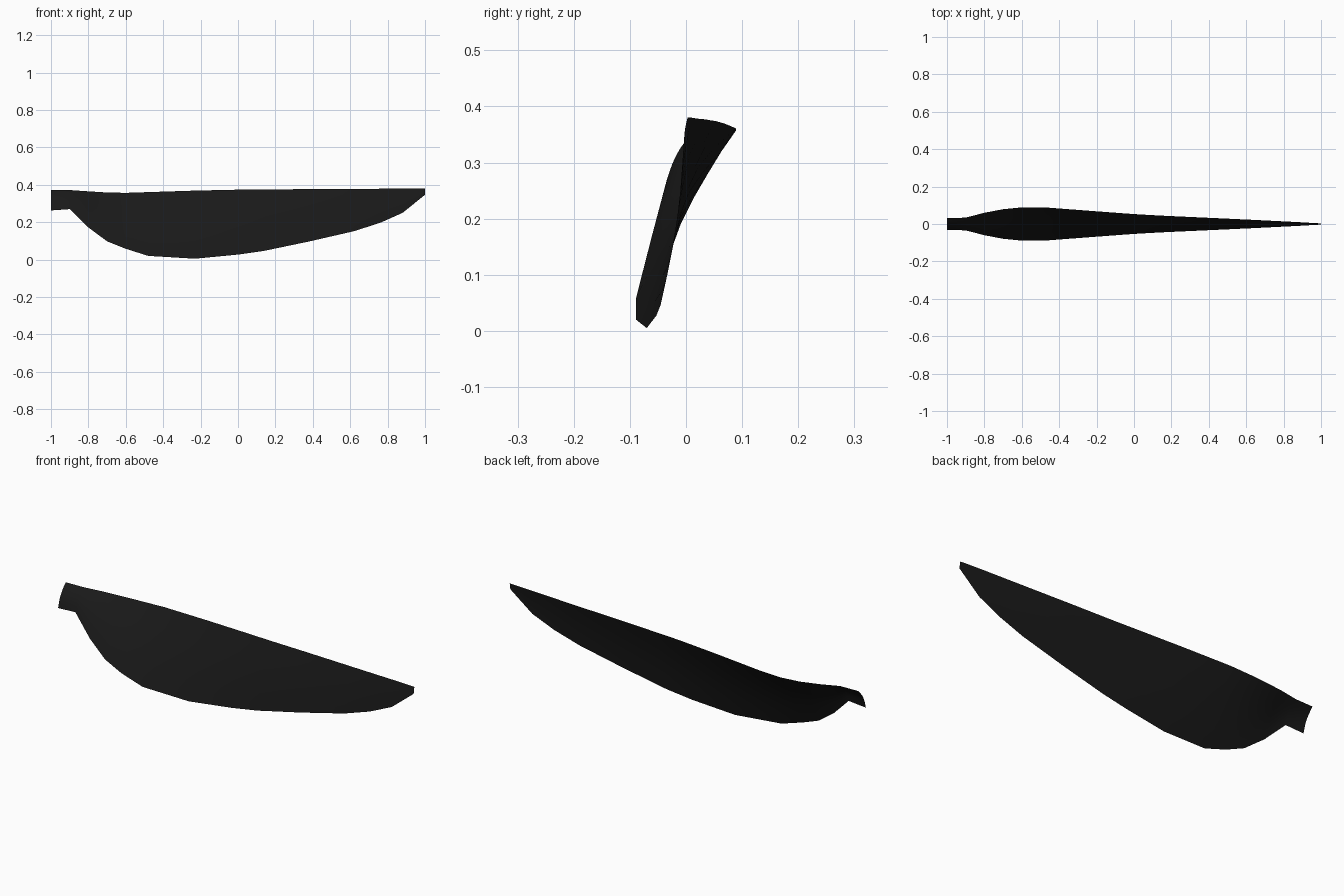
import bpy, bmesh, math
from mathutils import Vector

if "Cube" in bpy.data.objects:
    bpy.data.objects.remove(bpy.data.objects["Cube"])

# Stations along the blade: x, top z, bottom z, half spread in y, camber
stations = [
    (-1.00, .372, .263, .031, .011), (-.90, .372, .270, .034, .011),
    (-.80, .365, .172, .060, .011), (-.70, .359, .098, .079, .010),
    (-.60, .357, .058, .089, .010), (-.48, .361, .020, .089, .010),
    (-.23, .369, .005, .070, .010), (0.00, .374, .027, .053, .009),
    (.14, .375, .047, .045, .008), (.38, .377, .097, .034, .006),
    (.62, .378, .152, .023, .004), (.76, .379, .197, .016, .003),
    (.88, .380, .250, .010, .002), (1.00, .380, .347, .003, .001),
]
SEGS = 8

# Blade: twisted, lightly cambered skin lofted through the stations
bm = bmesh.new()
rows = []
for x, zt, zb, w, camber in stations:
    top, low = Vector((x, w, zt)), Vector((x, -w, zb))
    chord = (low - top).normalized()
    out = Vector((0, chord.z, -chord.y))      # convex side faces the front
    rows.append([bm.verts.new(top.lerp(low, i / SEGS)
                              + out * camber * math.sin(math.pi * i / SEGS))
                 for i in range(SEGS + 1)])
for a, b in zip(rows, rows[1:]):
    for i in range(SEGS):
        bm.faces.new((a[i], a[i + 1], b[i + 1], b[i]))
mesh = bpy.data.meshes.new("blade")
bm.to_mesh(mesh)
bm.free()
mesh.shade_smooth()
blade = bpy.data.objects.new("blade", mesh)
bpy.context.collection.objects.link(blade)

# Black finish
mat = bpy.data.materials.new("black")
mat.diffuse_color = (0.01, 0.01, 0.01, 1)
mat.use_nodes = True
mat.node_tree.nodes["Principled BSDF"].inputs["Base Color"].default_value = mat.diffuse_color
mesh.materials.append(mat)
